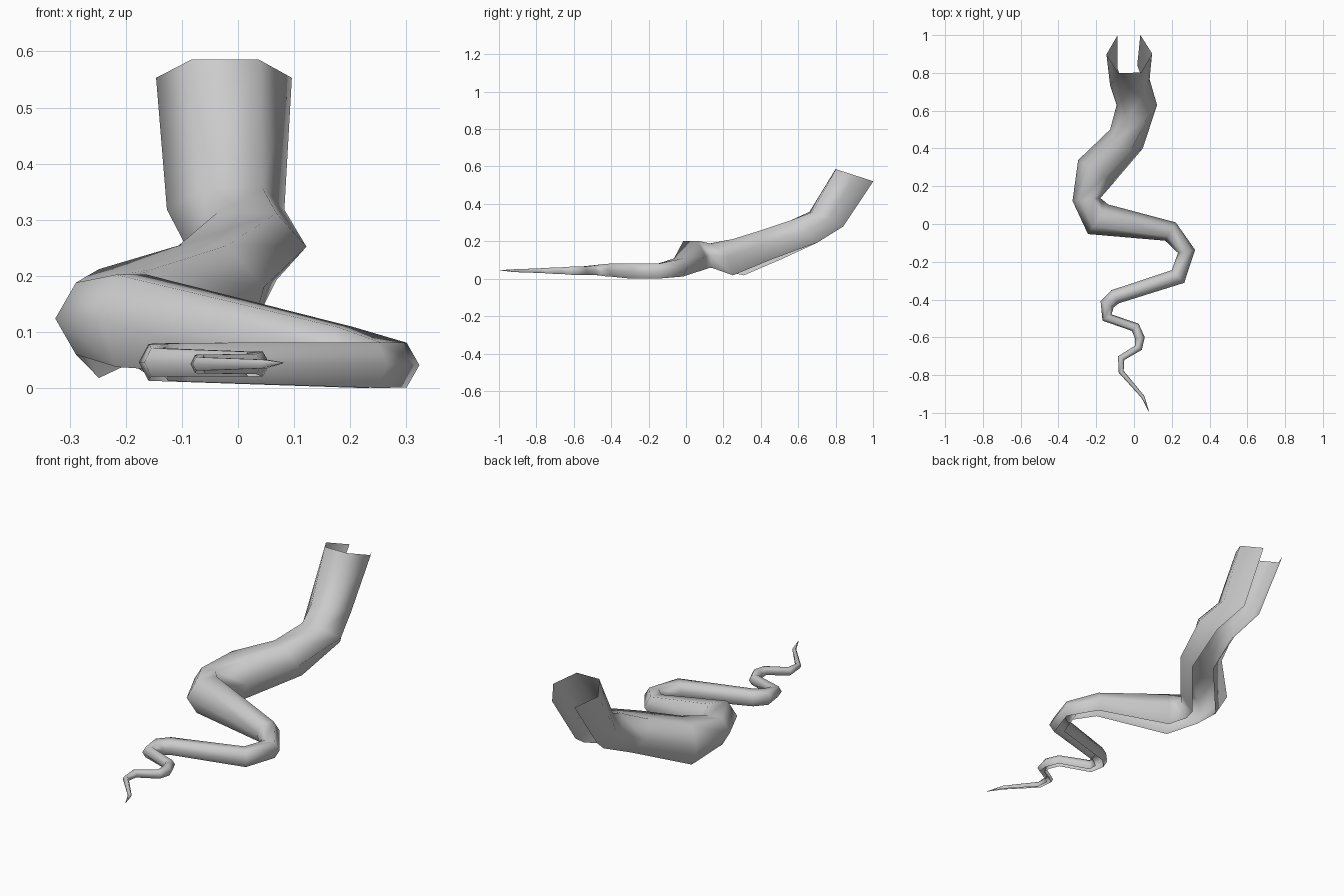
import bpy
import bmesh
from math import sin, cos, radians
from mathutils import Vector

cube = bpy.data.objects.get("Cube")
if cube:
    bpy.data.objects.remove(cube, do_unlink=True)

# Plain grey skin
skin = bpy.data.materials.new("plain_grey")
skin.use_nodes = True
grey = (0.6, 0.6, 0.6, 1)
skin.diffuse_color = grey
skin.node_tree.nodes["Principled BSDF"].inputs["Base Color"].default_value = grey

# Winding spine from the raised end to the tip: x, y, z, radius
spine = [
    (-.025, .9, .553, .121), (-.022, .75, .318, .106), (.015, .63, .252, .107),
    (-.04, .45, .18, .1), (-.2, .28, .115, .112), (-.252, .13, .124, .074),
    (-.19, .025, .12, .095), (.193, -.04, .06, .056), (.278, -.145, .041, .046),
    (.233, -.278, .041, .047), (-.1, -.385, .046, .04), (-.142, -.425, .046, .038),
    (-.143, -.495, .046, .029), (.007, -.547, .043, .026), (.031, -.603, .043, .026),
    (.024, -.655, .043, .021), (-.068, -.71, .043, .019), (-.068, -.782, .043, .014),
    (.047, -.915, .043, .009), (.08, -.995, .045, .001),
]
# Downward tilt of the rings near the raised end, in degrees
pitches = [72, 65, 50, 31]

points = [Vector(p[:3]) for p in spine]
headings = []
for a, b in zip(points, points[1:]):
    headings.append(Vector((b.x - a.x, b.y - a.y, 0)).normalized())
headings = [headings[0]] + headings + [headings[-1]]


def add_ring(bm, i):
    """Hexagonal ring with a flat top and flat bottom, across the path."""
    heading = (headings[i] + headings[i + 1]).normalized()
    pitch = radians(pitches[i]) if i < len(pitches) else 0
    side = Vector((-heading.y, heading.x, 0))
    up = heading * sin(pitch) + Vector((0, 0, cos(pitch)))
    radius = spine[i][3]
    ring = []
    for k in range(6):
        angle = radians(-120 + 60 * (k + 6))
        ring.append(bm.verts.new(points[i] + radius * (side * cos(angle) + up * sin(angle))))
    # Start at the lower right corner so the last gap is the underside
    return ring[1:] + ring[:1]


# Tapering tube, open at the raised end and along its underside
bm = bmesh.new()
rings = [add_ring(bm, i) for i in range(len(spine))]
for a, b in zip(rings, rings[1:]):
    for k in range(5):
        bm.faces.new((a[k], a[k + 1], b[k + 1], b[k]))
bm.normal_update()
top = max(bm.faces, key=lambda f: f.normal.z ** 2)
if top.normal.z < 0:
    bmesh.ops.reverse_faces(bm, faces=bm.faces[:])
for face in bm.faces:
    face.smooth = True

mesh = bpy.data.meshes.new("winding_tail")
bm.to_mesh(mesh)
bm.free()
mesh.materials.append(skin)
tail = bpy.data.objects.new("winding_tail", mesh)
bpy.context.collection.objects.link(tail)
